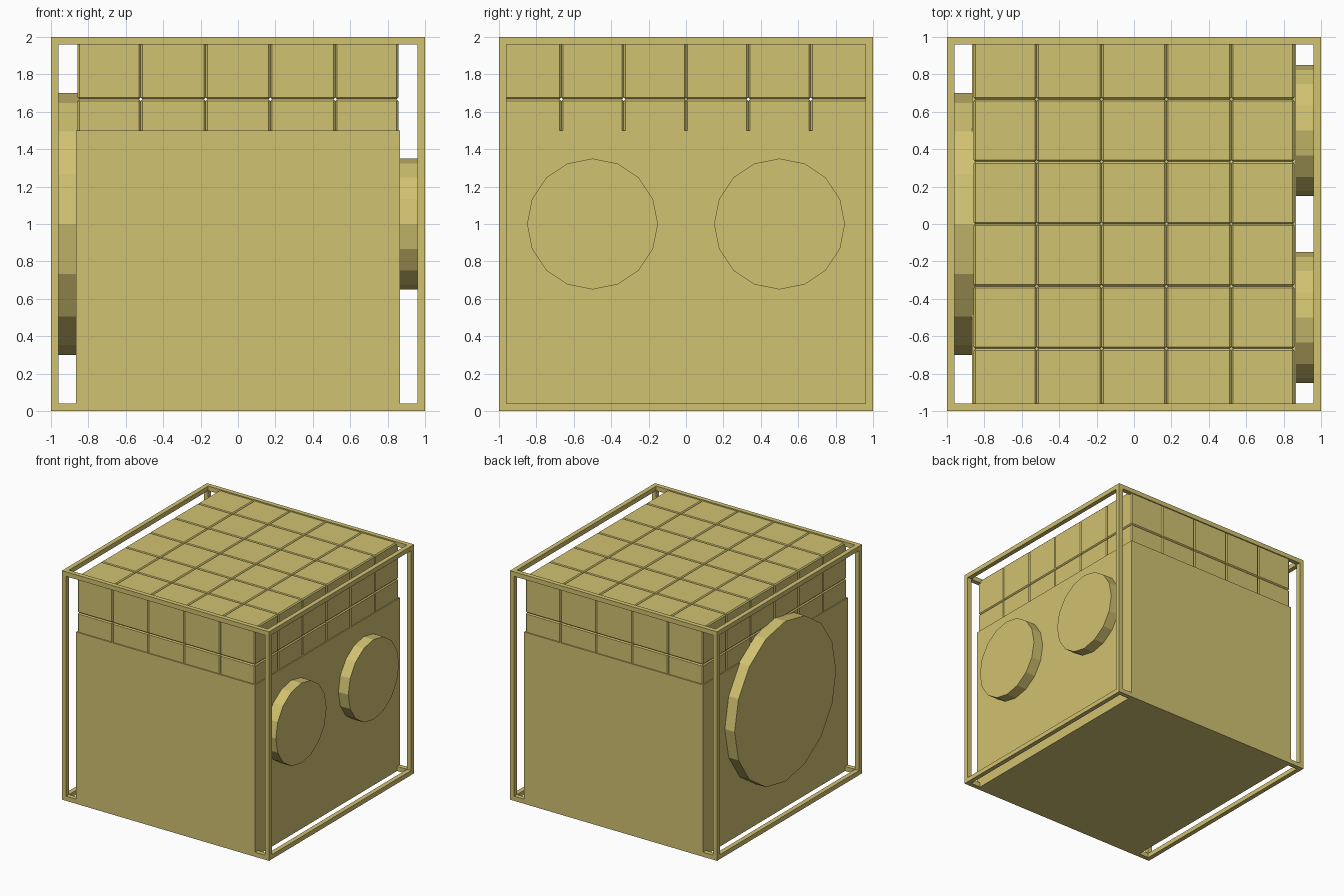
import bpy, bmesh, math
from mathutils import Matrix, Vector

if "Cube" in bpy.data.objects:
    bpy.data.objects.remove(bpy.data.objects["Cube"])

mat = bpy.data.materials.new("sand_yellow")
mat.diffuse_color = (0.64, 0.54, 0.165, 1)
mat.use_nodes = True
mat.node_tree.nodes["Principled BSDF"].inputs["Base Color"].default_value = mat.diffuse_color


def add_box(bm, lo, hi, chamfer=0.0):
    lo, hi = Vector(lo), Vector(hi)
    m = Matrix.Translation((lo + hi) / 2) @ Matrix.Diagonal((*(hi - lo), 1))
    verts = bmesh.ops.create_cube(bm, size=1, matrix=m)["verts"]
    if chamfer:
        edges = list({e for v in verts for e in v.link_edges})
        bmesh.ops.bevel(bm, geom=edges, offset=chamfer, segments=1,
                        affect='EDGES', profile=0.5)


def finish(name, bm):
    mesh = bpy.data.meshes.new(name)
    bm.to_mesh(mesh)
    bm.free()
    mesh.materials.append(mat)
    ob = bpy.data.objects.new(name, mesh)
    bpy.context.collection.objects.link(ob)
    return ob


# Solid lower body
bm = bmesh.new()
add_box(bm, (-0.865, -1, 0), (0.865, 1, 1.5))
finish("body", bm)

# Tiled cap: chamfered blocks whose joints read as V grooves
W, D, TOP = 0.857, 0.99, 1.99
xs = [-W] + [(i - 1.5) * 0.3467 for i in range(4)] + [W]
ys = [-D] + [(j - 2) / 3 for j in range(5)] + [D]
zs = [1.45, 1.667, TOP]
bm = bmesh.new()
for i in range(5):
    for j in range(6):
        for k in range(2):
            if k == 0 and 0 < i < 4 and 0 < j < 5:
                continue  # hidden inside
            add_box(bm, (xs[i], ys[j], zs[k]),
                    (xs[i + 1], ys[j + 1], zs[k + 1]), 0.009)
finish("tiled_cap", bm)

# Outer frame of square bars along all twelve edges
T = 0.04
bm = bmesh.new()
for axis in range(3):
    for a in (-1, 1):
        for b in (-1, 1):
            lo, hi = [0, 0, 0], [0, 0, 0]
            lo[axis], hi[axis] = -1, 1
            for other, s in zip([n for n in range(3) if n != axis], (a, b)):
                lo[other], hi[other] = sorted((s, s * (1 - T)))
            lo[2] += 1
            hi[2] += 1
            add_box(bm, lo, hi)
finish("edge_frame", bm)


# Sixteen-sided discs on the two sides
def disc(name, side, y, radius):
    bm = bmesh.new()
    m = Matrix.Translation((side * 0.905, y, 1)) @ Matrix.Rotation(math.pi / 2, 4, 'Y')
    bmesh.ops.create_cone(bm, cap_ends=True, segments=16, radius1=radius,
                          radius2=radius, depth=0.11, matrix=m)
    finish(name, bm)


disc("front_small_disc", 1, -0.5, 0.35)
disc("back_small_disc", 1, 0.5, 0.35)
disc("large_disc", -1, 0, 0.7)
